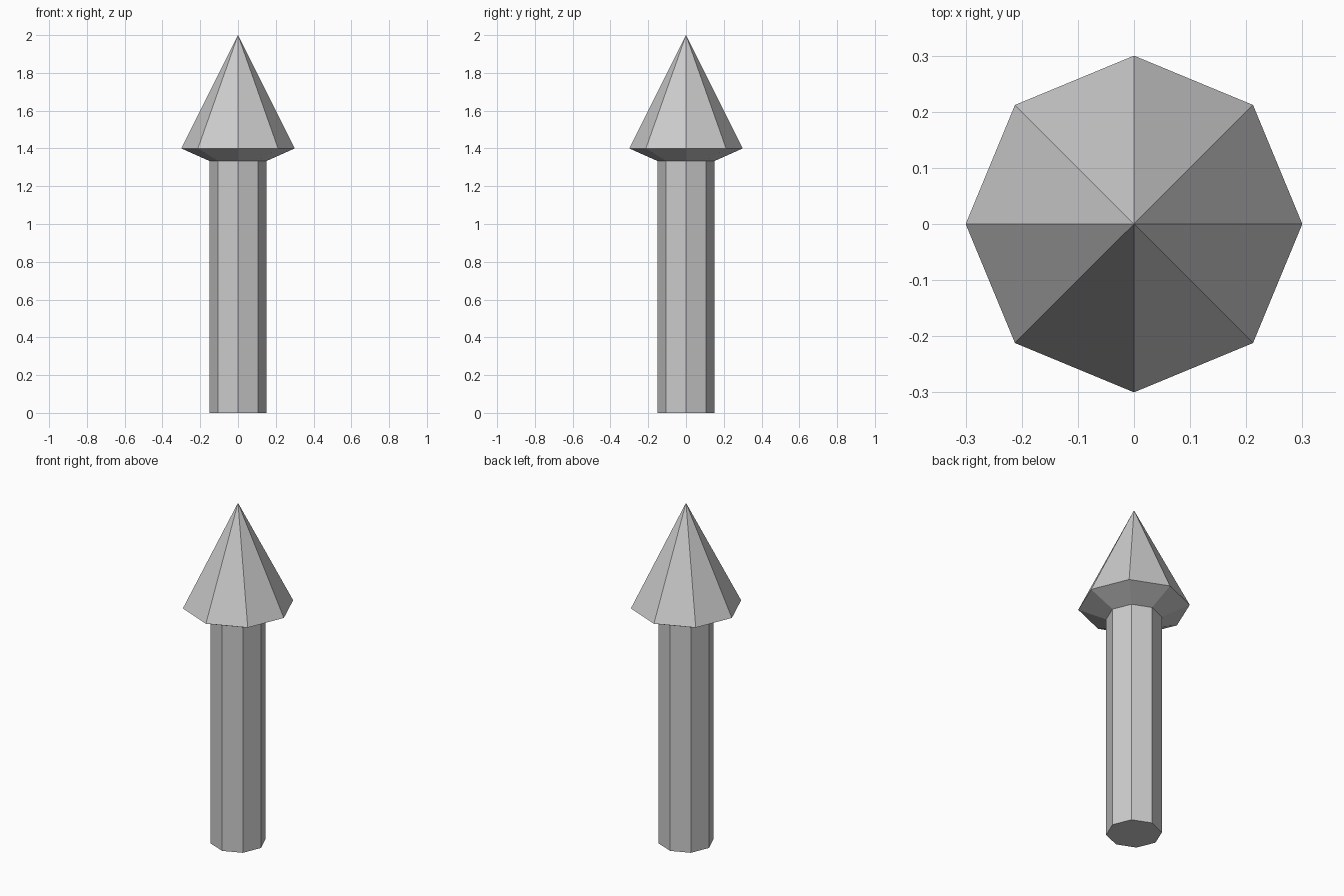
import bpy, bmesh
from math import cos, sin, tau

if "Cube" in bpy.data.objects:
    bpy.data.objects.remove(bpy.data.objects["Cube"])

SIDES = 8


def lathe(name, profile, tip_z):
    """Revolve (radius, z) rings into a faceted closed solid ending in a point."""
    bm = bmesh.new()
    rings = [[bm.verts.new((r * cos(tau * i / SIDES), r * sin(tau * i / SIDES), z))
              for i in range(SIDES)] for r, z in profile]
    tip = bm.verts.new((0, 0, tip_z))
    bm.faces.new(rings[0][::-1])
    for i in range(SIDES):
        j = (i + 1) % SIDES
        for low, high in zip(rings, rings[1:]):
            bm.faces.new((low[i], low[j], high[j], high[i]))
        bm.faces.new((rings[-1][i], rings[-1][j], tip))
    mesh = bpy.data.meshes.new(name)
    bm.to_mesh(mesh)
    bm.free()
    obj = bpy.data.objects.new(name, mesh)
    bpy.context.collection.objects.link(obj)
    return obj


# Octagonal shaft flaring into a pointed head, one continuous solid
lathe("pointed_post", [(0.15, 0), (0.15, 1.333), (0.30, 1.40)], 2.0)
